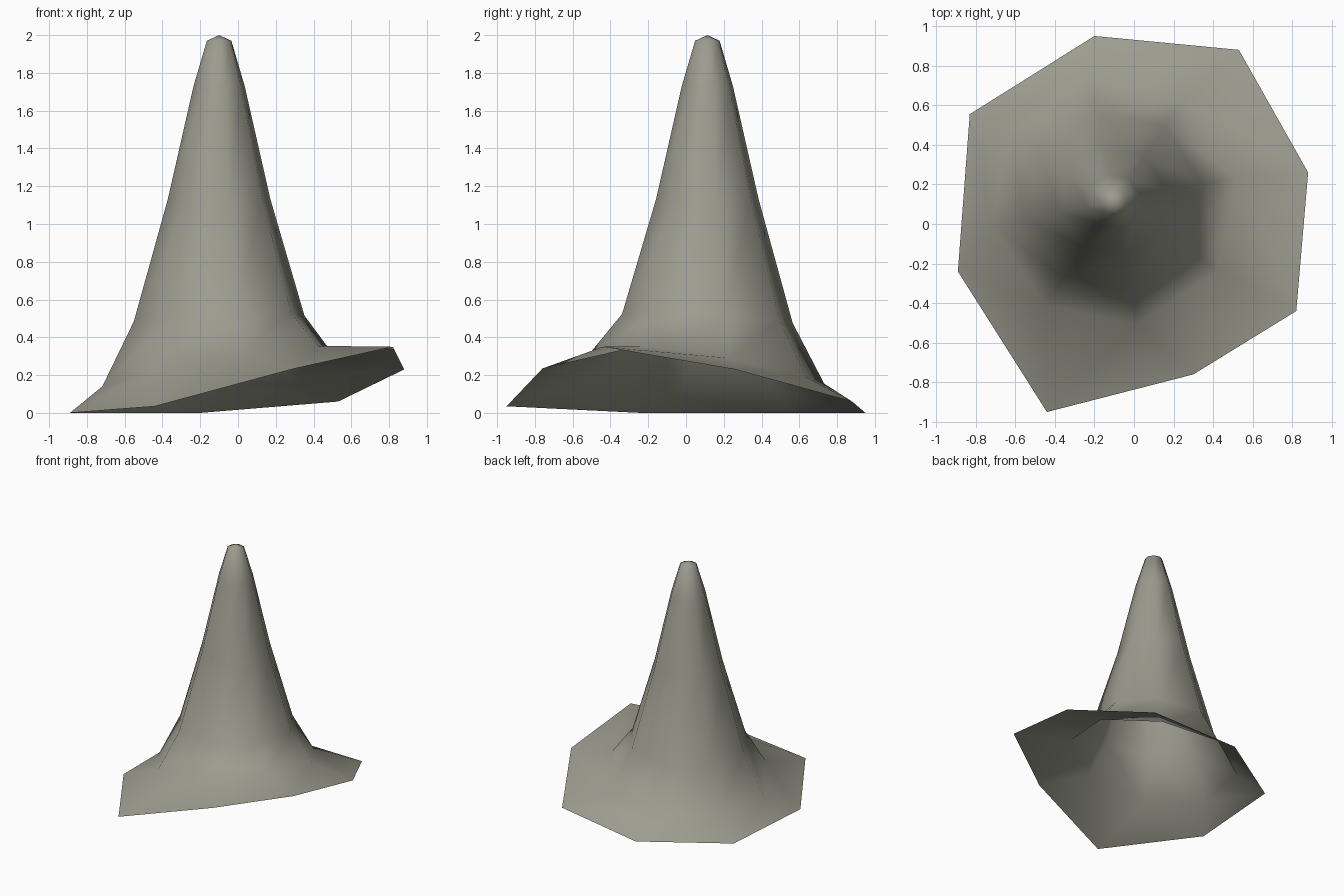
import bpy
import bmesh
from math import cos, sin, radians

cube = bpy.data.objects.get("Cube")
if cube:
    bpy.data.objects.remove(cube)

SIDES = 8
START = radians(11)
STEP = radians(360 / SIDES)

# Uneven, upturned brim edge, counter-clockwise from +x
brim_edge = [(0.88, 0.26, 0.23), (0.53, 0.88, 0.06), (-0.20, 0.95, 0), (-0.83, 0.555, 0),
             (-0.89, -0.24, 0), (-0.44, -0.95, 0.035), (0.30, -0.76, 0.235), (0.82, -0.44, 0.35)]
# Heights of the bend where the brim meets the cone
bend_heights = [0.29, 0.19, 0.155, 0.13, 0.14, 0.22, 0.32, 0.355]


def ring(radius, z, tilt=0.0, heights=None):
    """Eight points around the cone axis, optionally tilted or with given heights."""
    points = []
    for i in range(SIDES):
        a = START + i * STEP
        h = heights[i] if heights else z + tilt * (cos(a) - sin(a))
        points.append((-0.1 + radius * cos(a), 0.113 + radius * sin(a), h))
    return points


rings = [brim_edge, ring(0.63, 0, heights=bend_heights), ring(0.46, 0.5, 0.02),
         ring(0.277, 1.13), ring(0.138, 1.73), ring(0.066, 1.97)]

# Open shell: brim, cone wall and rounded tip
bm = bmesh.new()
loops = [[bm.verts.new(p) for p in r] for r in rings]
for low, high in zip(loops, loops[1:]):
    for i in range(SIDES):
        j = (i + 1) % SIDES
        bm.faces.new((low[i], low[j], high[j], high[i]))
tip = bm.verts.new((-0.1, 0.113, 2.0))
for i in range(SIDES):
    bm.faces.new((loops[-1][i], loops[-1][(i + 1) % SIDES], tip))
for face in bm.faces:
    face.smooth = True

mesh = bpy.data.meshes.new("cone_shell")
bm.to_mesh(mesh)
bm.free()

# Warm grey stone colour
color = (0.33, 0.33, 0.275, 1)
mat = bpy.data.materials.new("warm_grey")
mat.use_nodes = True
mat.diffuse_color = color
mat.node_tree.nodes["Principled BSDF"].inputs["Base Color"].default_value = color
mesh.materials.append(mat)

cone = bpy.data.objects.new("cone_shell", mesh)
bpy.context.collection.objects.link(cone)
